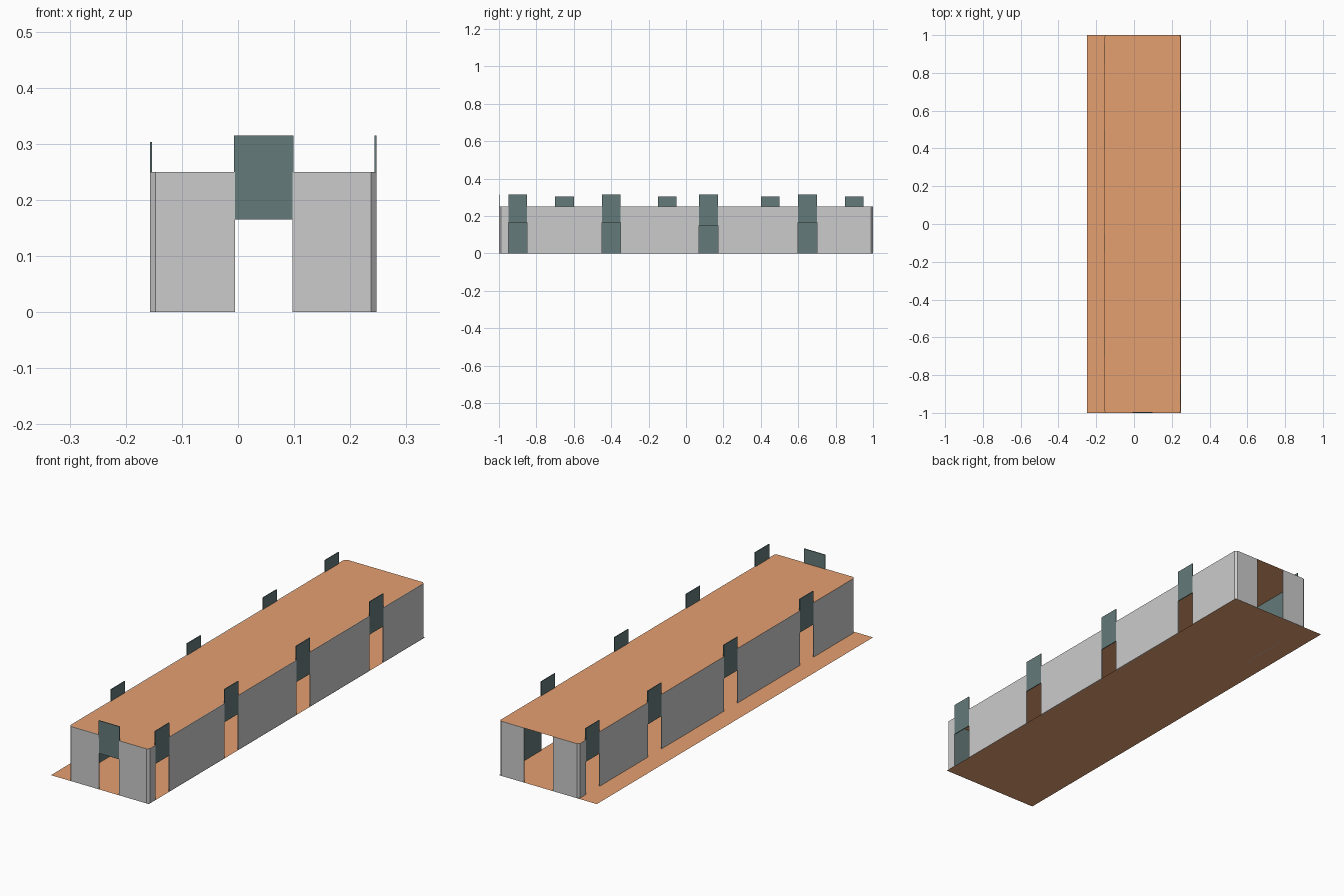
import bpy

if "Cube" in bpy.data.objects:
    bpy.data.objects.remove(bpy.data.objects["Cube"])

L, R, Y, C = -0.157, 0.247, 1.0, 0.01   # wall plan limits and corner chamfer
H, T = 0.25, 0.004                      # wall height and thickness


def material(name, rgb):
    m = bpy.data.materials.new(name)
    m.diffuse_color = (*rgb, 1)
    m.use_nodes = True
    m.node_tree.nodes["Principled BSDF"].inputs["Base Color"].default_value = m.diffuse_color
    return m


GREY = material("wall_grey", (0.8, 0.8, 0.8))
TEAL = material("dark_teal", (0.13, 0.195, 0.195))
TAN = material("tan_board", (0.78, 0.35, 0.16))


def mesh_object(name, verts, faces, mats):
    me = bpy.data.meshes.new(name)
    me.from_pydata(verts, [], faces)
    for m in mats:
        me.materials.append(m)
    ob = bpy.data.objects.new(name, me)
    bpy.context.collection.objects.link(ob)
    return ob


def sheet(name, outline, z):
    mesh_object(name, [(x, y, z) for x, y in outline],
                [tuple(range(len(outline)))], [TAN])


def upright(name, path, z0, z1, mats):
    """Thin panel standing on a plan path, thickened inwards."""
    n = len(path)
    verts = [(x, y, z) for z in (z0, z1) for x, y in path]
    faces = [(i, i + 1, n + i + 1, n + i) for i in range(n - 1)]
    ob = mesh_object(name, verts, faces, mats)
    mod = ob.modifiers.new("thickness", 'SOLIDIFY')
    mod.thickness = T
    mod.offset = -1
    mod.use_even_offset = True
    mod.material_offset = len(mats) - 1   # inner lining colour


# Chamfered corners, counter-clockwise from front right
corners = [
    [(R - C, -Y), (R, -Y + C)],
    [(R, Y - C), (R - C, Y)],
    [(L + C, Y), (L, Y - C)],
    [(L, -Y + C), (L + C, -Y)],
]

# Floor and roof boards
sheet("floor", [(-0.248, -Y), (0.248, -Y), (0.248, Y), (-0.248, Y)], 0)
sheet("roof", [p for c in corners for p in c], H)

# Openings: y ranges in the long walls, x ranges in the ends
right_gaps = [(-0.95, -0.85), (-0.45, -0.35), (0.07, 0.17), (0.60, 0.70)]
left_gaps = [(-0.70, -0.60), (-0.15, -0.05), (0.40, 0.50), (0.85, 0.95)]
front_gap = (-0.005, 0.097)
back_gap = (-0.027, 0.121)

# Straight wall panels between openings
for side, x, gaps in (("right", R, right_gaps), ("left", L, left_gaps)):
    for i in range(3):
        a, b = (x, gaps[i][1]), (x, gaps[i + 1][0])
        path = [a, b] if side == "right" else [b, a]
        upright(f"{side}_wall_{i + 1}", path, 0, H, [GREY, TEAL])

# Wall panels that wrap the corners
ends = [
    ("front_right", (front_gap[1], -Y), (R, right_gaps[0][0])),
    ("back_right", (R, right_gaps[-1][1]), (back_gap[1], Y)),
    ("back_left", (back_gap[0], Y), (L, left_gaps[-1][1])),
    ("front_left", (L, left_gaps[0][0]), (front_gap[0], -Y)),
]
for (name, a, b), c in zip(ends, corners):
    upright(f"{name}_corner_wall", [a, *c, b], 0, H, [GREY, TEAL])

# Raised shutters above the openings
for i, (a, b) in enumerate(right_gaps):
    upright(f"right_shutter_{i + 1}", [(R, a), (R, b)],
            0.15 if i == 2 else 0.165, 0.315, [TEAL])
for i, (a, b) in enumerate(left_gaps):
    upright(f"left_shutter_{i + 1}", [(L, b), (L, a)], 0.15, 0.303, [TEAL])
upright("front_shutter", [(front_gap[0] - 0.002, -Y), (front_gap[1] + 0.002, -Y)],
        0.165, 0.315, [TEAL])
